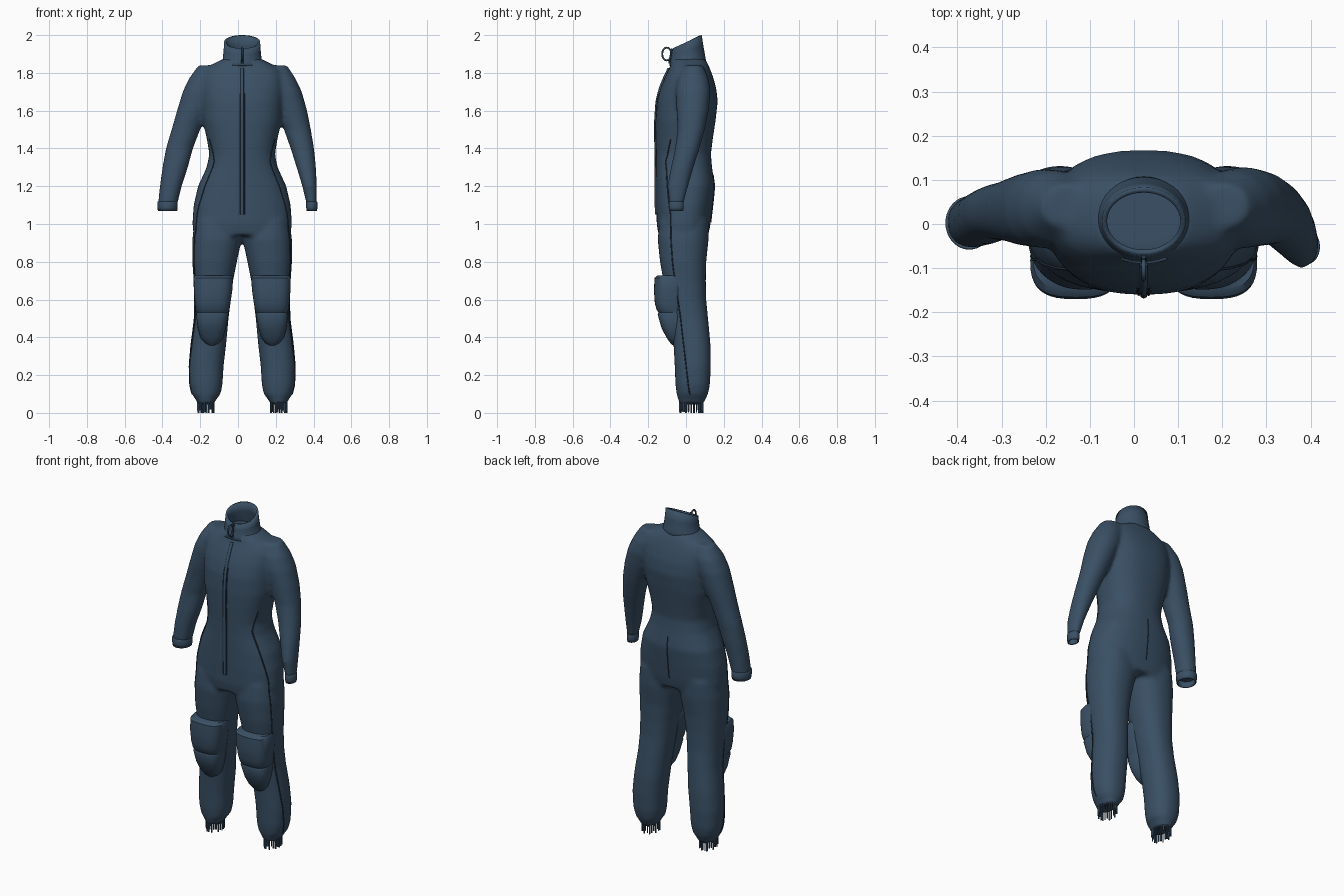
import bpy, bmesh, math, random
from mathutils import Vector
from mathutils.bvhtree import BVHTree

random.seed(4)
CX = 0.022  # centre line of the suit
cube = bpy.data.objects.get("Cube")
if cube:
    bpy.data.objects.remove(cube, do_unlink=True)


def material(name, rgb):
    m = bpy.data.materials.new(name)
    m.use_nodes = True
    m.diffuse_color = (*rgb, 1)
    m.node_tree.nodes["Principled BSDF"].inputs["Base Color"].default_value = (*rgb, 1)
    return m


CLOTH = material("navy cloth", (0.042, 0.08, 0.13))
SEAM = material("dark seam", (0.018, 0.033, 0.055))


def loft(bm, rings, power=2.0, sides=40, cap=True, tilt=0.0):
    """Skin rings of (z, x0, x1, y_front, y_back) with superellipse sections."""
    loops = []
    for i, (z, x0, x1, yf, yb) in enumerate(rings):
        loop = []
        for k in range(sides):
            a = math.tau * k / sides
            c, s = math.cos(a), math.sin(a)
            u = math.copysign(abs(c) ** (2 / power), c)
            v = math.copysign(abs(s) ** (2 / power), s)
            lift = tilt * v * i / (len(rings) - 1)
            loop.append(bm.verts.new(((x0 + x1) / 2 + u * (x1 - x0) / 2,
                                      (yf + yb) / 2 + v * (yb - yf) / 2, z + lift)))
        loops.append(loop)
    faces = []
    for a, b in zip(loops, loops[1:]):
        for k in range(sides):
            n = (k + 1) % sides
            faces.append(bm.faces.new((a[k], a[n], b[n], b[k])))
    if cap:
        faces += [bm.faces.new(loops[0]), bm.faces.new(loops[-1])]
    bmesh.ops.recalc_face_normals(bm, faces=faces)


def finish(bm, name, mat=CLOTH, thickness=0.0, angle=40):
    me = bpy.data.meshes.new(name)
    bm.to_mesh(me)
    bm.free()
    me.materials.append(mat)
    ob = bpy.data.objects.new(name, me)
    bpy.context.collection.objects.link(ob)
    bpy.ops.object.select_all(action="DESELECT")
    ob.select_set(True)
    bpy.context.view_layer.objects.active = ob
    bpy.ops.object.shade_smooth_by_angle(angle=math.radians(angle))
    if thickness:
        mod = ob.modifiers.new("cloth thickness", "SOLIDIFY")
        mod.thickness = thickness
        mod.offset = -1
    return ob


def side_rings(rings, side):
    """Place rings given as distances from the centre line on one side."""
    return [(z, *sorted((CX + side * i, CX + side * o)), f, b) for z, o, i, f, b in rings]


# Profiles: height, half width, front, back
torso = [(0.94, .255, -.145, .118), (1.0, .264, -.155, .13), (1.1, .257, -.157, .142),
         (1.2, .234, -.157, .152), (1.3, .188, -.157, .138), (1.37, .174, -.158, .132),
         (1.45, .187, -.16, .142), (1.55, .21, -.16, .157), (1.65, .218, -.153, .168),
         (1.72, .222, -.135, .16), (1.78, .22, -.11, .143), (1.82, .2, -.09, .128),
         (1.85, .15, -.08, .115), (1.875, .1, -.07, .1)]
# Height, outer, inner, front, back
leg = [(1.02, .25, .03, -.14, .12), (.92, .264, .002, -.15, .12), (.8, .264, .028, -.138, .107),
       (.7, .257, .048, -.12, .105), (.6, .254, .06, -.1, .107), (.5, .256, .072, -.08, .117),
       (.36, .274, .085, -.066, .13), (.25, .284, .098, -.06, .132), (.15, .28, .104, -.056, .127),
       (.1, .267, .114, -.05, .117), (.065, .242, .142, -.04, .1), (.045, .236, .148, -.036, .092)]
# Height, x range, front, back
right_arm = [(1.84, -.21, -.08, -.01, .09), (1.77, -.26, -.09, -.045, .12),
             (1.7, -.293, -.11, -.055, .125), (1.6, -.323, -.155, -.05, .115),
             (1.5, -.352, -.2, -.04, .1), (1.4, -.382, -.238, -.035, .09),
             (1.3, -.4, -.265, -.045, .08), (1.2, -.414, -.298, -.052, .068),
             (1.1, -.424, -.322, -.055, .06)]
left_arm = [(1.84, .13, .26, -.01, .09), (1.77, .14, .305, -.045, .12),
            (1.7, .155, .338, -.055, .13), (1.6, .2, .366, -.05, .12),
            (1.5, .243, .386, -.045, .1), (1.4, .278, .403, -.058, .072),
            (1.3, .31, .413, -.08, .04), (1.2, .34, .418, -.1, .012),
            (1.1, .364, .418, -.088, -.015)]

# Body: torso, legs and sleeves fused into one garment
bm = bmesh.new()
loft(bm, [(z, CX - w, CX + w, f, b) for z, w, f, b in torso], 2.4)
for side in (-1, 1):
    loft(bm, side_rings(leg, side), 2.3)
loft(bm, right_arm, 2.1)
loft(bm, left_arm, 2.1)
draft = finish(bm, "body_draft")
mod = draft.modifiers.new("fuse", "REMESH")
mod.mode = "VOXEL"
mod.voxel_size = 0.011
mod = draft.modifiers.new("relax", "SMOOTH")
mod.factor = 0.5
mod.iterations = 8
deps = bpy.context.evaluated_depsgraph_get()
bm = bmesh.new()
bm.from_mesh(bpy.data.meshes.new_from_object(draft.evaluated_get(deps)))
bpy.data.objects.remove(draft, do_unlink=True)
surface = BVHTree.FromBMesh(bm)
finish(bm, "suit_body", angle=80)

# Sleeve cuffs, open at the wrist
for name, arm in (("right_cuff", right_arm), ("left_cuff", left_arm)):
    z, x0, x1, f, b = arm[-1]
    g = 0.003
    bm = bmesh.new()
    loft(bm, [(z + dz, x0 - e, x1 + e, f - e, b + e)
              for dz, e in ((.02, 0), (.015, g), (-.012, g), (-.032, 0))], cap=False)
    finish(bm, name, thickness=0.006)

# Stand collar, higher at the back
bm = bmesh.new()
loft(bm, [(1.84, CX - .125, CX + .125, -.09, .112), (1.87, CX - .103, CX + .103, -.082, .103),
          (1.92, CX - .098, CX + .098, -.077, .092), (1.965, CX - .095, CX + .095, -.07, .083)],
     cap=False, tilt=0.035)
finish(bm, "collar", thickness=0.012, angle=60)

# Knee pads in two puffed sections, and frayed hems
pad = [(.728, .25, .056, -.15, 0), (.715, .257, .048, -.166, 0), (.65, .256, .052, -.17, 0),
       (.58, .25, .062, -.165, 0), (.545, .246, .068, -.155, 0), (.532, .24, .074, -.146, 0),
       (.52, .244, .072, -.15, 0), (.45, .235, .086, -.13, 0), (.4, .222, .1, -.104, 0),
       (.37, .2, .122, -.083, 0), (.358, .18, .142, -.07, 0)]
for side, label in ((-1, "right"), (1, "left")):
    bm = bmesh.new()
    loft(bm, side_rings(pad, side), 2.8)
    finish(bm, label + "_knee_pad")

    bm = bmesh.new()
    count = 26
    for k in range(count):
        a = math.tau * k / count
        x = CX + side * .192 + .043 * math.cos(a)
        y = .028 + .06 * math.sin(a)
        low = 0 if k % 3 == 0 else random.uniform(0, .02)
        w = random.uniform(.003, .006)
        loft(bm, [(low, x - w, x + w, y - w, y + w), (.06, x - w, x + w, y - w, y + w)], sides=5)
    finish(bm, label + "_frayed_hem")


def piping(name, points, radius, mat=SEAM, snap=True, steps=10):
    """Round cord along a path, laid on the garment surface."""
    path = []
    for p, q in zip(points, points[1:]):
        path += [Vector(p).lerp(Vector(q), t / steps) for t in range(steps)]
    path.append(Vector(points[-1]))
    if snap:
        path = [surface.find_nearest(p)[0] for p in path]
    curve = bpy.data.curves.new(name, "CURVE")
    curve.dimensions = "3D"
    curve.bevel_depth = radius
    curve.bevel_resolution = 2
    curve.use_fill_caps = True
    spline = curve.splines.new("POLY")
    spline.points.add(len(path) - 1)
    for pt, co in zip(spline.points, path):
        pt.co = (*co, 1)
    curve.materials.append(mat)
    bpy.context.collection.objects.link(bpy.data.objects.new(name, curve))


# Front zip placket with its two stitched edges
front = [(-.13, 1.84), (-.18, 1.7), (-.2, 1.5), (-.2, 1.05)]
piping("zip_placket", [(CX, y, z) for y, z in front], 0.009, CLOTH)
for edge in (-1, 1):
    piping("zip_edge", [(CX + edge * .012, y, z) for y, z in front[1:]], 0.0035)
piping("collar_zip", [(CX, -.088, 1.85), (CX, -.081, 1.89), (CX, -.074, 1.928)], 0.006, SEAM, False)

# Zip pull loop
loop = [(CX, -.102 + .024 * math.cos(a), 1.9 + .034 * math.sin(a))
        for a in (math.tau * k / 16 for k in range(17))]
piping("zip_pull", loop, 0.005, CLOTH, False, 1)

# Side seams: pocket curve at the hip running down the outer leg
for side, label in ((-1, "right"), (1, "left")):
    piping(label + "_side_seam",
           [(CX + side * u, y, z) for u, y, z in
            ((.17, -.08, 1.45), (.15, -.11, 1.33), (.21, -.11, 1.2), (.25, -.09, 1.05),
             (.26, -.07, .75), (.25, -.03, .5), (.28, 0, .25), (.26, .02, .1))], 0.0035)

# Centre back seam below the waist
piping("back_seam", [(CX, .2, 1.27), (CX, .2, 1.0)], 0.003)
